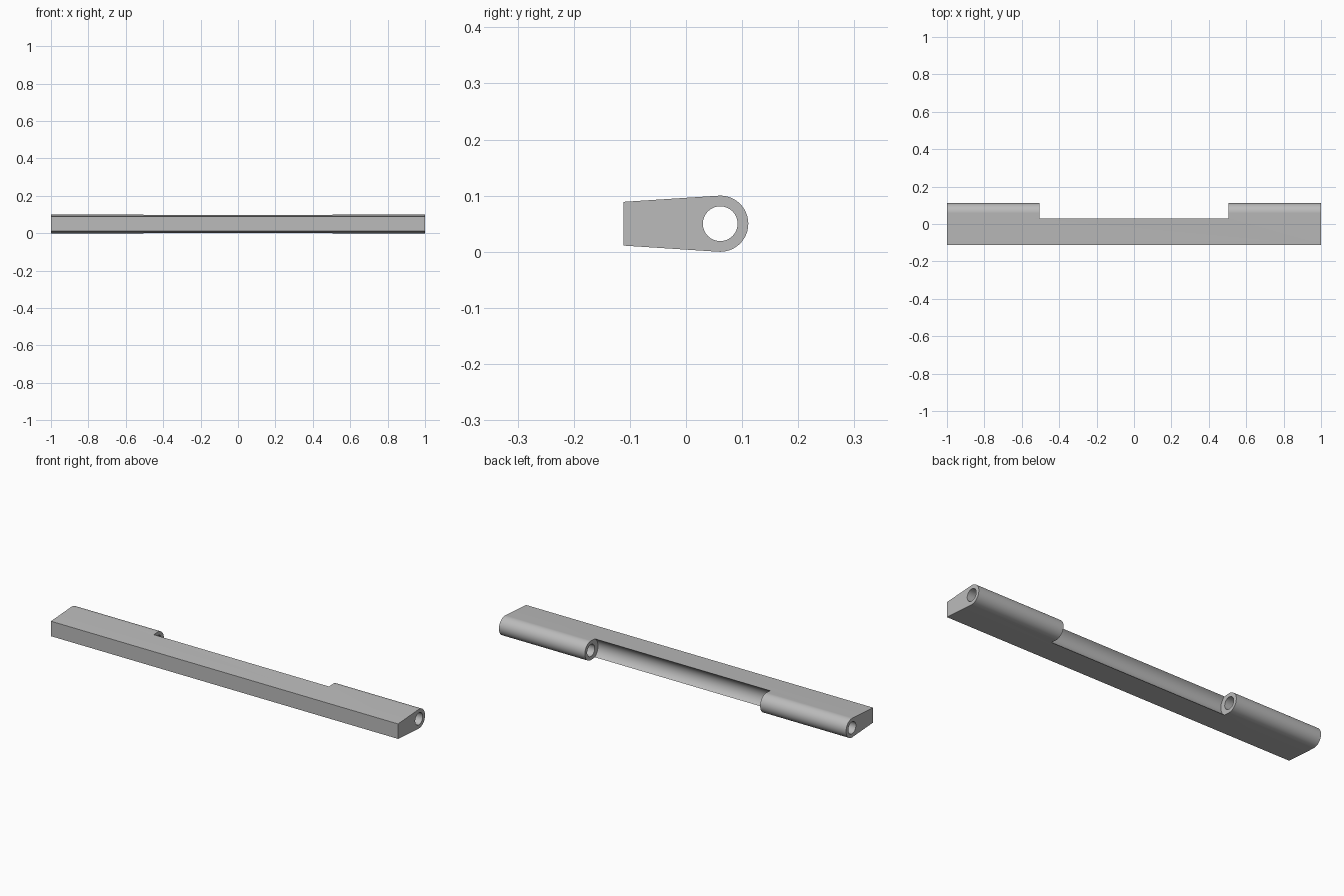
import bpy, bmesh
from math import sin, cos, pi, radians

cube = bpy.data.objects.get("Cube")
if cube:
    bpy.data.objects.remove(cube, do_unlink=True)

PIN_Y, PIN_Z = 0.061, 0.05      # hinge axis
FRONT_Y = -0.111

grey = bpy.data.materials.new("plain_grey")
grey.use_nodes = True
grey.diffuse_color = (0.5, 0.5, 0.5, 1)
grey.node_tree.nodes["Principled BSDF"].inputs["Base Color"].default_value = (0.5, 0.5, 0.5, 1)


def arc(radius, start, end, count):
    """Points around the hinge axis, in the y-z plane."""
    return [(PIN_Y + radius * cos(start + (end - start) * i / count),
             PIN_Z + radius * sin(start + (end - start) * i / count))
            for i in range(count + 1)]


def extrude_x(name, profile, half_length):
    """Solid bar with a y-z cross-section, centred on x = 0."""
    bm = bmesh.new()
    face = bm.faces.new([bm.verts.new((-half_length, y, z)) for y, z in profile])
    moved = bmesh.ops.extrude_face_region(bm, geom=[face])["geom"]
    bmesh.ops.translate(bm, vec=(2 * half_length, 0, 0),
                        verts=[v for v in moved if isinstance(v, bmesh.types.BMVert)])
    bmesh.ops.recalc_face_normals(bm, faces=bm.faces)
    mesh = bpy.data.meshes.new(name)
    bm.to_mesh(mesh)
    bm.free()
    mesh.materials.append(grey)
    obj = bpy.data.objects.new(name, mesh)
    bpy.context.collection.objects.link(obj)
    return obj


# Tapered bar with a rounded hinge edge at the back
tangent = radians(93.7)
profile = arc(0.05, -tangent, tangent, 48) + [(FRONT_Y, 0.089), (FRONT_Y, 0.011)]
bar = extrude_x("hinge_bar", profile, 1.0)

# Concave clearance between the two knuckles, then the pin hole
cutters = [extrude_x("knuckle_gap_cutter", arc(0.058, 0, 2 * pi, 96)[:-1], 0.505),
           extrude_x("pin_hole_cutter", arc(0.031, 0, 2 * pi, 48)[:-1], 1.1)]

bpy.ops.object.select_all(action="DESELECT")
bpy.context.view_layer.objects.active = bar
bar.select_set(True)
for cutter in cutters:
    cutter.hide_render = True
    mod = bar.modifiers.new(cutter.name, "BOOLEAN")
    mod.operation = "DIFFERENCE"
    mod.solver = "EXACT"
    mod.object = cutter
    bpy.ops.object.modifier_apply(modifier=mod.name)
    bpy.data.objects.remove(cutter, do_unlink=True)

bpy.ops.object.shade_smooth_by_angle(angle=radians(30))
